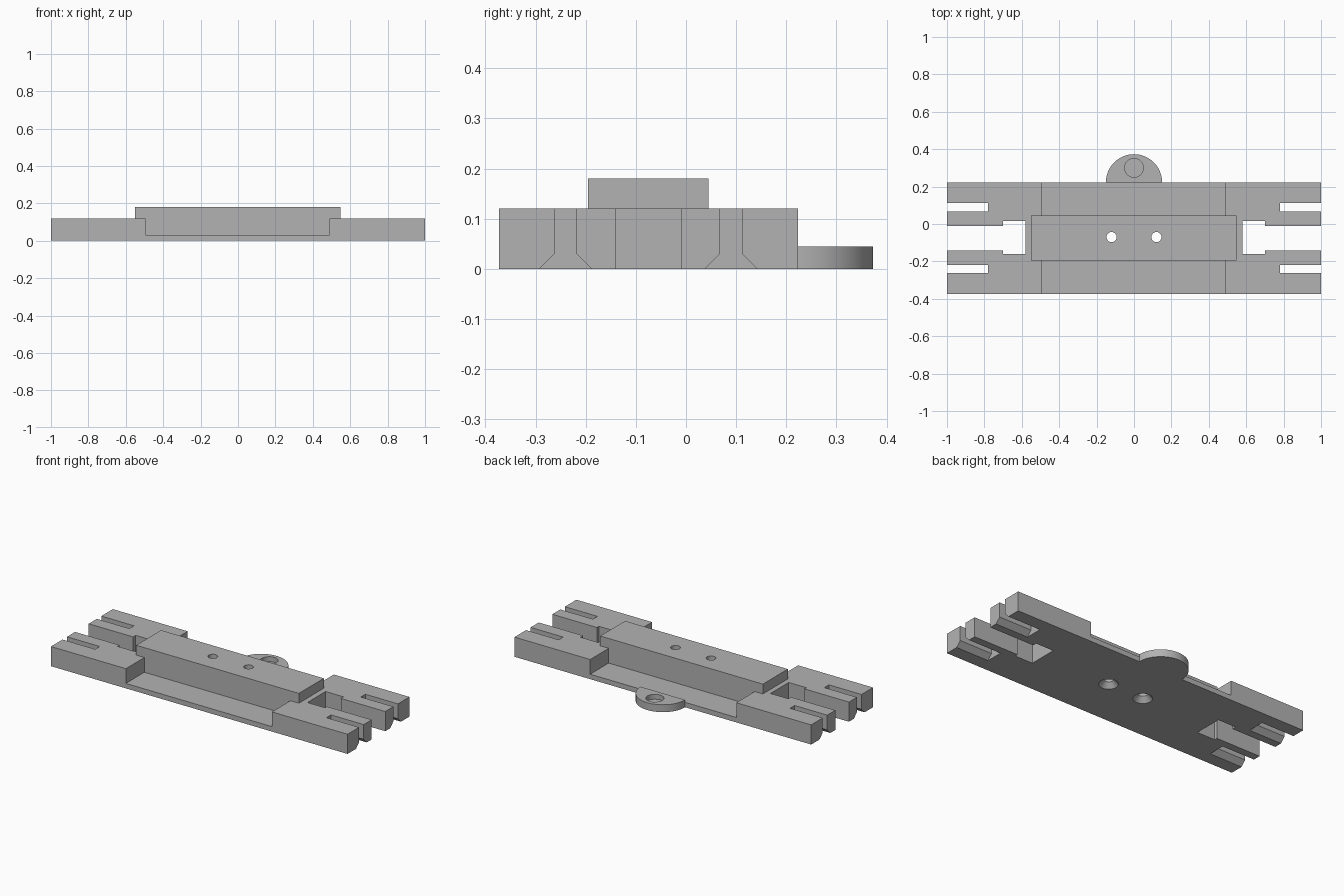
import bpy, bmesh, math

cube = bpy.data.objects.get("Cube")
if cube:
    bpy.data.objects.remove(cube)

grey = bpy.data.materials.new("plain_grey")
grey.use_nodes = True
COLOUR = (0.45, 0.45, 0.45, 1)
grey.diffuse_color = COLOUR
grey.node_tree.nodes["Principled BSDF"].inputs["Base Color"].default_value = COLOUR


def prism(name, points, offset):
    """Solid made by sweeping a closed outline along an offset."""
    bm = bmesh.new()
    face = bm.faces.new([bm.verts.new(p) for p in points])
    swept = bmesh.ops.extrude_face_region(bm, geom=[face])["geom"]
    verts = [v for v in swept if isinstance(v, bmesh.types.BMVert)]
    bmesh.ops.translate(bm, verts=verts, vec=offset)
    bmesh.ops.recalc_face_normals(bm, faces=bm.faces)
    mesh = bpy.data.meshes.new(name)
    bm.to_mesh(mesh)
    bm.free()
    obj = bpy.data.objects.new(name, mesh)
    bpy.context.collection.objects.link(obj)
    mesh.materials.append(grey)
    return obj


def box(name, x0, x1, y0, y1, z0, z1):
    outline = [(x0, y0, z0), (x1, y0, z0), (x1, y1, z0), (x0, y1, z0)]
    return prism(name, outline, (0, 0, z1 - z0))


def cone(name, x, y, z0, z1, r0, r1):
    bpy.ops.mesh.primitive_cone_add(vertices=48, radius1=r0, radius2=r1,
                                    depth=z1 - z0, location=(x, y, (z0 + z1) / 2))
    obj = bpy.context.object
    obj.name = name
    return obj


def combine(target, tool, operation):
    mod = target.modifiers.new(operation.lower(), "BOOLEAN")
    mod.operation, mod.solver, mod.object = operation, "EXACT", tool
    tool.hide_render = True
    bpy.context.view_layer.objects.active = target
    bpy.ops.object.modifier_apply(modifier=mod.name)
    bpy.data.objects.remove(tool)


FRONT, BACK, TOP, FLOOR = -0.373, 0.223, 0.12, 0.03
MID = -0.075

# Base plate with a shallow recess along the front and back
base = box("base_plate", -1, 1, FRONT, BACK, 0, TOP)
combine(base, box("front_recess", -0.495, 0.49, -0.5, -0.195, FLOOR, 0.3), "DIFFERENCE")
combine(base, box("back_recess", -0.495, 0.49, 0.045, 0.5, FLOOR, 0.3), "DIFFERENCE")

# Raised centre block
combine(base, box("centre_block", -0.55, 0.547, -0.195, 0.045, 0.01, 0.18), "UNION")

# End openings: wide pocket, centre channel and two slots flared underneath
for s in (-1, 1):
    lo, hi = sorted((s * 0.58, s * 0.70))
    combine(base, box("pocket", lo, hi, -0.16, 0.015, -0.1, 0.15), "DIFFERENCE")
    lo, hi = sorted((s * 0.69, s * 1.1))
    combine(base, box("channel", lo, hi, -0.141, -0.01, -0.1, 0.15), "DIFFERENCE")
    for y in (-0.24, 0.09):
        half = [(0.022, 0.2), (0.022, 0.03), (0.052, 0), (0.052, -0.1)]
        profile = half + [(-w, z) for w, z in reversed(half)]
        outline = [(s * 0.78, y + w, z) for w, z in profile]
        combine(base, prism("slot", outline, (s * 0.3, 0, 0)), "DIFFERENCE")

# Screw holes, countersunk from below
for x in (-0.12, 0.12):
    combine(base, cone("screw_hole", x, -0.07, -0.1, 0.3, 0.027, 0.027), "DIFFERENCE")
    combine(base, cone("countersink", x, -0.07, -0.01, 0.03, 0.062, 0.027), "DIFFERENCE")

# Rounded tab with a blind hole
arc = [(0.15 * math.cos(math.pi * i / 48), BACK + 0.15 * math.sin(math.pi * i / 48), 0)
       for i in range(49)]
tab = prism("hanging_tab", arc, (0, 0, 0.045))
combine(tab, cone("tab_hole", 0, 0.30, 0.015, 0.1, 0.05, 0.05), "DIFFERENCE")

# Flat faces stay sharp, curved walls are smoothed
for obj in (base, tab):
    bpy.ops.object.select_all(action="DESELECT")
    obj.select_set(True)
    bpy.context.view_layer.objects.active = obj
    bpy.ops.object.shade_smooth_by_angle(angle=math.radians(25))
